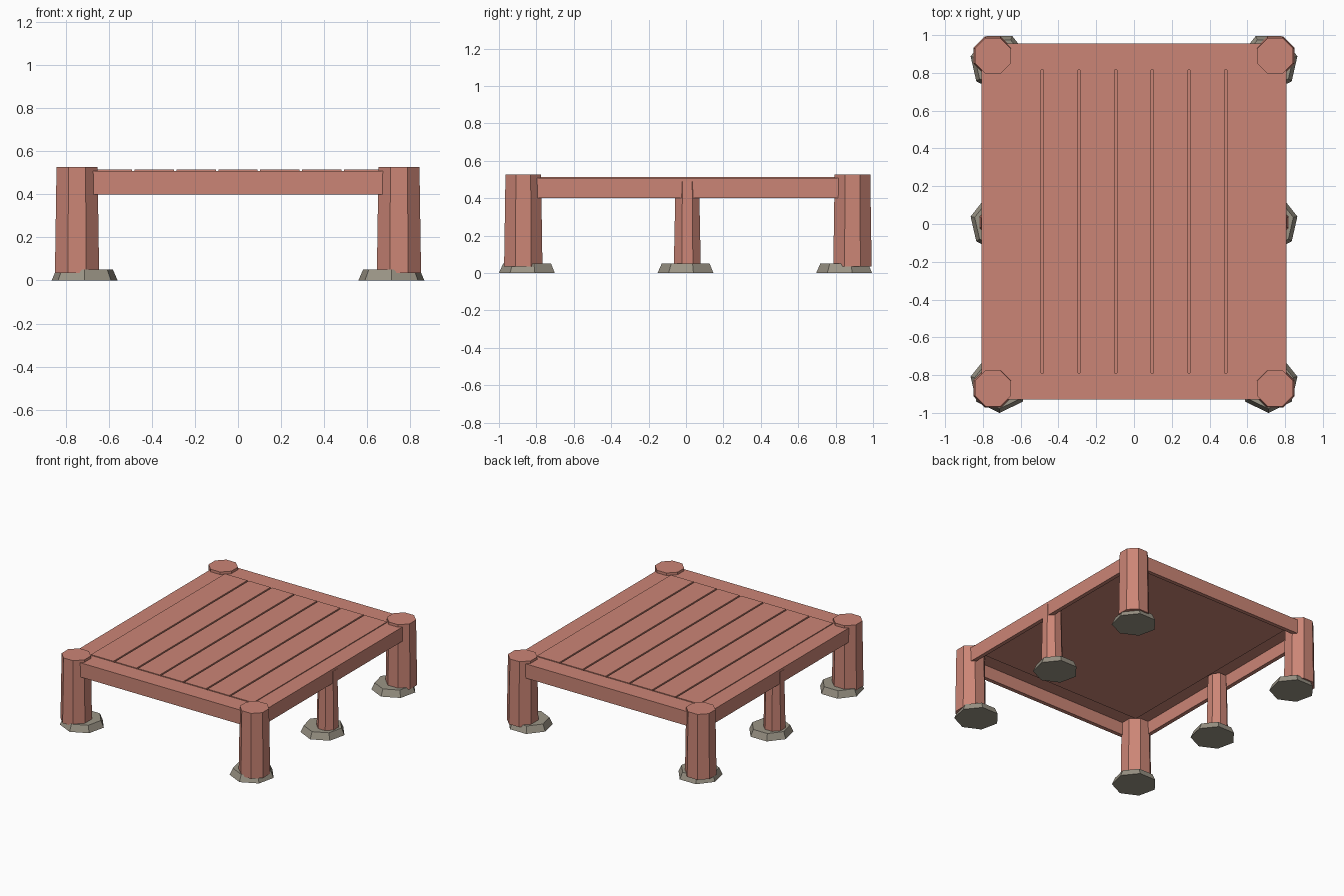
import bpy, bmesh, math
from mathutils import Matrix

cube = bpy.data.objects.get("Cube")
if cube:
    bpy.data.objects.remove(cube)


def material(name, rgb):
    m = bpy.data.materials.new(name)
    m.use_nodes = True
    m.diffuse_color = (*rgb, 1)
    m.node_tree.nodes["Principled BSDF"].inputs["Base Color"].default_value = (*rgb, 1)
    return m


WOOD = material("reddish_wood", (0.60, 0.235, 0.18))
STONE = material("grey_stone", (0.33, 0.30, 0.24))


def finish(name, bm, mat):
    mesh = bpy.data.meshes.new(name)
    bm.to_mesh(mesh)
    bm.free()
    mesh.materials.append(mat)
    obj = bpy.data.objects.new(name, mesh)
    bpy.context.collection.objects.link(obj)
    return obj


def box(name, x, y, z):
    """Box from (min, max) pairs."""
    bm = bmesh.new()
    size = [b - a for a, b in (x, y, z)]
    mid = [(a + b) / 2 for a, b in (x, y, z)]
    bmesh.ops.create_cube(bm, size=1, matrix=Matrix.Translation(mid) @ Matrix.Diagonal((*size, 1)))
    return finish(name, bm, WOOD)


def prism(name, sides, x, y, z, r_low, r_high, turn, mat):
    """Tapered upright prism between the two heights in z."""
    bm = bmesh.new()
    place = Matrix.Translation((x, y, sum(z) / 2)) @ Matrix.Rotation(turn, 4, "Z")
    bmesh.ops.create_cone(bm, cap_ends=True, segments=sides, radius1=r_low,
                          radius2=r_high, depth=z[1] - z[0], matrix=place)
    # Rotate so that the first corner lies at the given angle from +x
    return finish(name, bm, mat)


def corner_angle(sides, angle):
    """Turn that puts a corner at the given angle, whichever way the cone starts."""
    bm = bmesh.new()
    bmesh.ops.create_cone(bm, segments=sides, radius1=1, radius2=1, depth=1)
    v = next(iter(bm.verts)).co
    start = math.atan2(v.y, v.x)
    bm.free()
    return angle - start


FLAT = corner_angle(8, math.pi / 8)
POINT_FRONT = corner_angle(7, -math.pi / 2)

# Posts and legs on stone feet: row name, post y, foot y, top height, low and high radius
rows = [
    ("front_post", -0.87, -0.843, 0.527, 0.111, 0.103),
    ("middle_leg", 0.007, 0.005, 0.49, 0.078, 0.068),
    ("back_post", 0.89, 0.853, 0.527, 0.111, 0.103),
]
for side, s in (("left", 1), ("right", -1)):
    for name, py, fy, top, low, high in rows:
        prism(f"{name}_{side}", 8, s * 0.747, py, (0.035, top), low, high, FLAT, WOOD)
        prism(f"{name}_foot_{side}", 7, s * 0.712, fy, (0, 0.05), 0.157, 0.135, POINT_FRONT, STONE)

# Skirt rails and flat border planks around the deck
X, FRONT, BACK = 0.808, -0.93, 0.955
IN_X, IN_FRONT, IN_BACK = 0.68, -0.79, 0.815
SKIRT, BORDER = (0.40, 0.497), (0.497, 0.508)
T = 0.03
for side, s in (("left", 1), ("right", -1)):
    box(f"side_skirt_{side}", sorted((s * X, s * (X - T))), (FRONT, BACK), SKIRT)
    box(f"side_border_{side}", sorted((s * X, s * IN_X)), (FRONT, BACK), BORDER)
for name, outer, inner, t in (("front", FRONT, IN_FRONT, T), ("back", BACK, IN_BACK, -T)):
    box(f"{name}_skirt", (T - X, X - T), sorted((outer, outer + t)), SKIRT)
    box(f"{name}_border", (-IN_X, IN_X), sorted((outer, inner)), BORDER)

# Backing panel and the seven deck boards
box("deck_backing", (-IN_X, IN_X), (IN_FRONT, IN_BACK), (0.490, 0.500))
GAP, COUNT = 0.012, 7
step = 2 * IN_X / COUNT
for i in range(COUNT):
    left = -IN_X + i * step
    box(f"deck_board_{i + 1}",
        (left + (GAP / 2 if i else 0), left + step - (GAP / 2 if i < COUNT - 1 else 0)),
        (IN_FRONT, IN_BACK), (0.500, 0.514))
